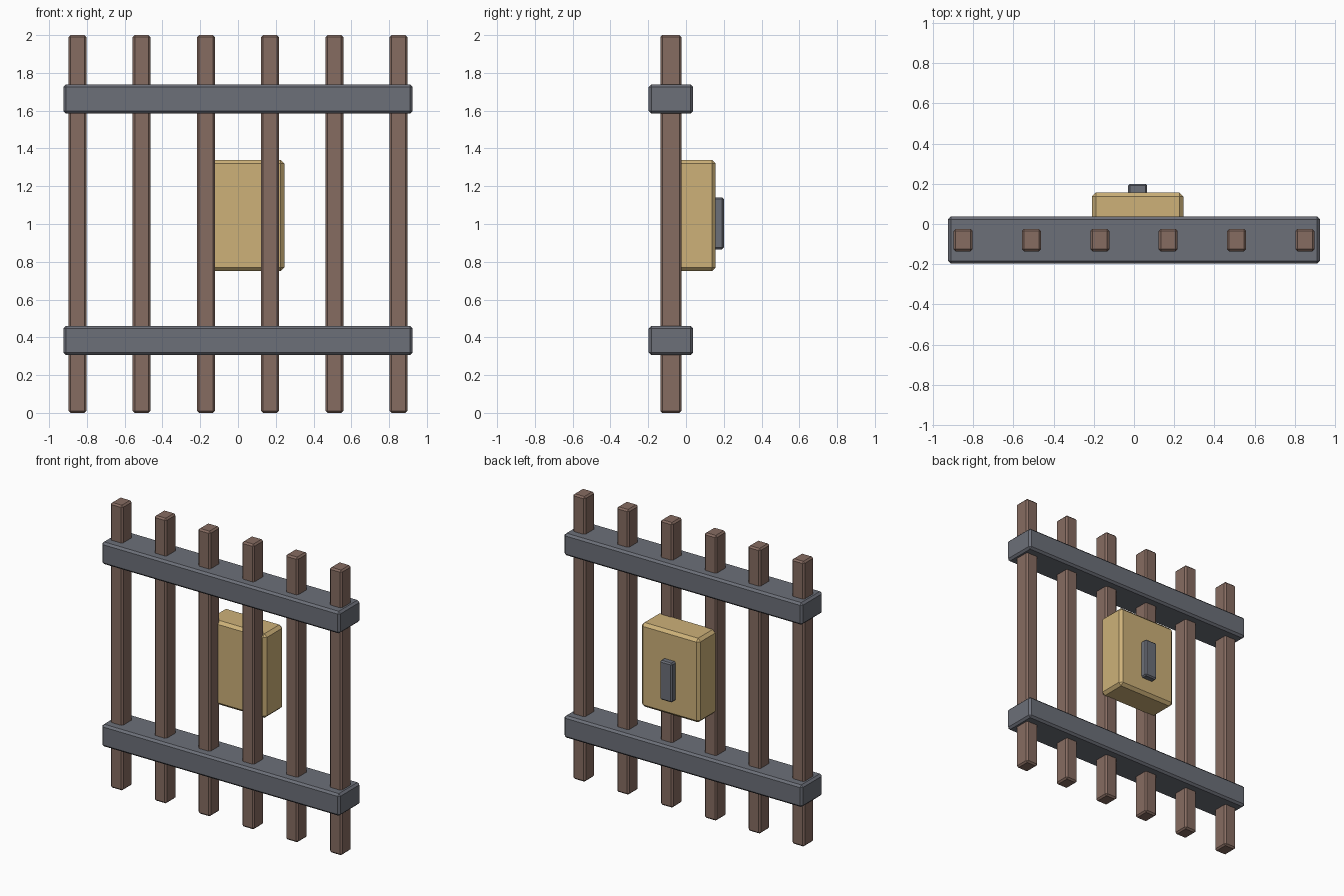
import bpy
import bmesh
from mathutils import Vector

cube = bpy.data.objects.get("Cube")
if cube:
    bpy.data.objects.remove(cube, do_unlink=True)


def material(name, color):
    mat = bpy.data.materials.new(name)
    mat.use_nodes = True
    rgba = (*color, 1)
    mat.diffuse_color = rgba
    mat.node_tree.nodes["Principled BSDF"].inputs["Base Color"].default_value = rgba
    return mat


def block(name, center, size, bevel, mat):
    """Box with flat chamfered edges."""
    bm = bmesh.new()
    bmesh.ops.create_cube(bm, size=1)
    bmesh.ops.scale(bm, vec=Vector(size), verts=bm.verts)
    bmesh.ops.bevel(bm, geom=bm.edges[:], offset=bevel, segments=1,
                    affect='EDGES', clamp_overlap=True)
    mesh = bpy.data.meshes.new(name)
    bm.to_mesh(mesh)
    bm.free()
    mesh.materials.append(mat)
    obj = bpy.data.objects.new(name, mesh)
    obj.location = center
    bpy.context.collection.objects.link(obj)
    return obj


rust = material("rusty_brown", (0.24, 0.15, 0.12))
steel = material("steel_grey", (0.15, 0.16, 0.19))
brass = material("brass_tan", (0.61, 0.44, 0.19))

# Six upright bars
for i in range(6):
    block(f"bar_{i + 1}", (-0.85 + 0.34 * i, -0.08, 1), (0.095, 0.112, 2), 0.011, rust)

# Two cross beams
for name, z in (("lower_beam", 0.383), ("upper_beam", 1.662)):
    block(name, (0, -0.08, z), (1.85, 0.235, 0.155), 0.014, steel)

# Lock box with a raised keyhole plate on its back
block("lock_box", (0.018, 0.054, 1.045), (0.455, 0.206, 0.59), 0.02, brass)
block("keyhole_plate", (0.018, 0.165, 1.003), (0.095, 0.07, 0.275), 0.009, steel)
